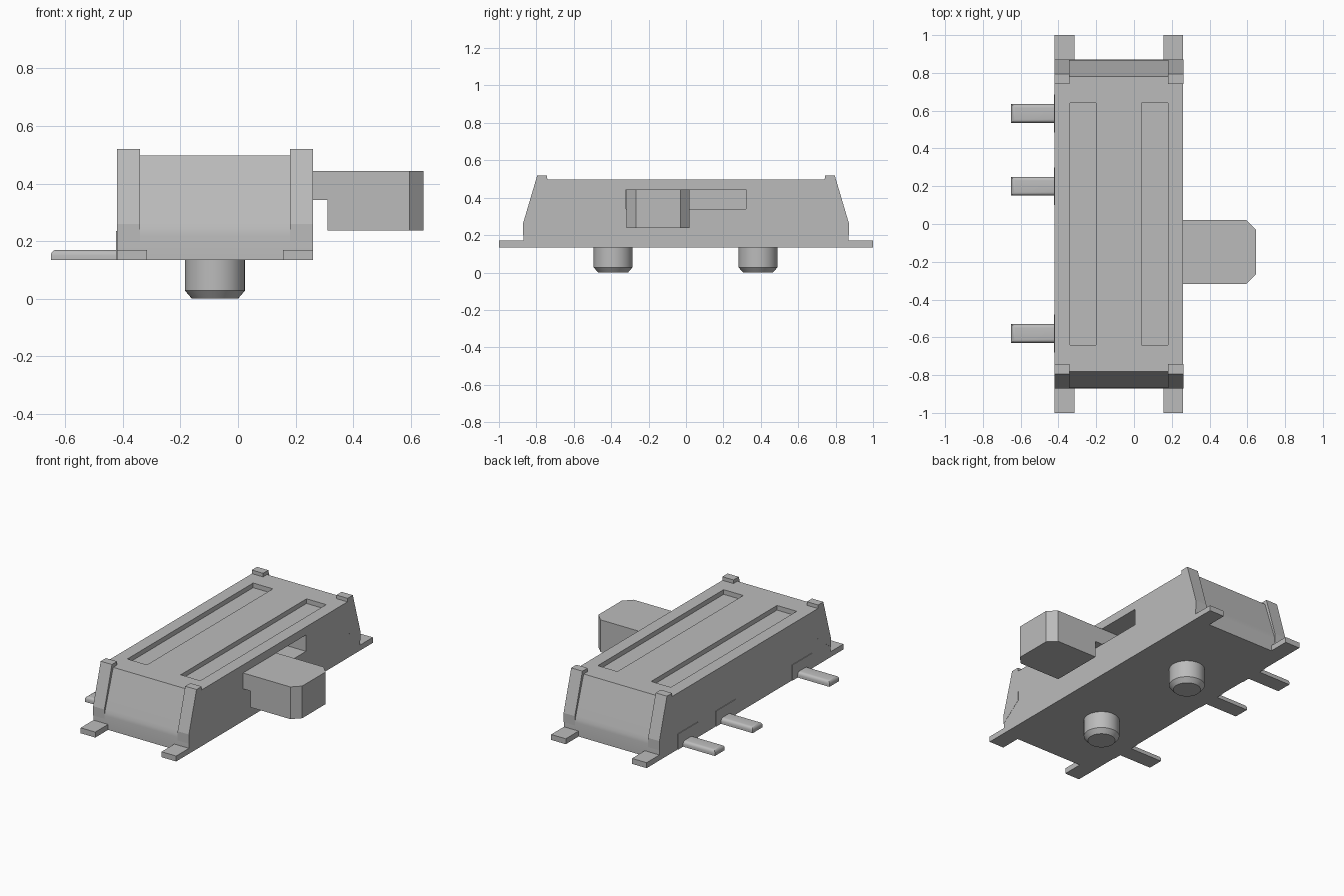
import bpy, bmesh
from mathutils import Vector

if "Cube" in bpy.data.objects:
    bpy.data.objects.remove(bpy.data.objects["Cube"], do_unlink=True)

grey = bpy.data.materials.new("grey")
grey.use_nodes = True
colour = (0.5, 0.5, 0.5, 1)
grey.diffuse_color = colour
grey.node_tree.nodes["Principled BSDF"].inputs["Base Color"].default_value = colour

LEFT, RIGHT = 0.26, -0.42      # side walls of the housing
BASE, TOP = 0.135, 0.497


def finish(name, bm, smooth=False):
    bmesh.ops.recalc_face_normals(bm, faces=bm.faces[:])
    mesh = bpy.data.meshes.new(name)
    bm.to_mesh(mesh)
    bm.free()
    mesh.materials.append(grey)
    obj = bpy.data.objects.new(name, mesh)
    bpy.context.collection.objects.link(obj)
    if smooth:
        bpy.ops.object.select_all(action="DESELECT")
        obj.select_set(True)
        bpy.context.view_layer.objects.active = obj
        bpy.ops.object.shade_smooth_by_angle(angle=0.5)
    return obj


def prism(points, vector):
    bm = bmesh.new()
    face = bm.faces.new([bm.verts.new(p) for p in points])
    out = bmesh.ops.extrude_face_region(bm, geom=[face])["geom"]
    verts = [v for v in out if isinstance(v, bmesh.types.BMVert)]
    bmesh.ops.translate(bm, verts=verts, vec=Vector(vector))
    return bm


def block(x0, x1, y0, y1, z0, z1):
    return prism([(x0, y0, z0), (x1, y0, z0), (x1, y1, z0), (x0, y1, z0)], (0, 0, z1 - z0))


def cut(target, name, bm):
    cutter = finish(name, bm)
    cutter.hide_render = True
    cutter.hide_viewport = True
    cutter.display_type = "WIRE"
    mod = target.modifiers.new(name, "BOOLEAN")
    mod.operation = "DIFFERENCE"
    mod.solver = "EXACT"
    mod.object = cutter


# Housing: sloping ends that curve into a straight skirt
half = [(0.87, BASE), (0.87, 0.22), (0.867, 0.24), (0.86, 0.262), (0.782, TOP)]
outline = half + [(-y, z) for y, z in reversed(half)]
housing = finish("housing", prism([(RIGHT, y, z) for y, z in outline], (LEFT - RIGHT, 0, 0)), True)
for x in (-0.34, 0.04):
    cut(housing, "top_groove_cutter", block(x, x + 0.14, -0.64, 0.64, TOP - 0.03, TOP + 0.1))
cut(housing, "slider_slot_cutter", block(0.06, 0.4, -0.32, 0.32, 0.34, 0.445))

# Corner posts with raised lugs, and flat mounting feet
post = [(0.74, 0.3), (0.872, 0.2), (0.872, 0.26), (0.795, 0.52), (0.742, 0.52)]
for end, s in (("front", -1), ("back", 1)):
    for side, x in (("right", RIGHT - 0.001), ("left", LEFT - 0.079)):
        finish(f"{end}_{side}_post", prism([(x, s * y, z) for y, z in post], (0.08, 0, 0)))
    for side, x in (("right", RIGHT), ("left", LEFT - 0.104)):
        finish(f"{end}_{side}_foot", block(x, x + 0.104, s * 0.8, s, BASE, 0.17))

# Slider knob: stepped stem with chamfered outer corners
shape = [(0.08, 0.342), (0.31, 0.342), (0.31, 0.237), (0.645, 0.237), (0.645, 0.444), (0.08, 0.444)]
bm = prism([(x, -0.318, z) for x, z in shape], (0, 0.338, 0))
corners = [e for e in bm.edges if all(v.co.x > 0.64 for v in e.verts)
           and abs(e.verts[0].co.z - e.verts[1].co.z) > 0.1]
bmesh.ops.bevel(bm, geom=corners, offset=0.05, segments=1, affect="EDGES")
finish("slider_knob", bm)

# Contact pins with rounded upper edges, each on a thin wall pad
for i, y in enumerate((-0.58, 0.2, 0.585)):
    bm = block(-0.65, -0.4, y - 0.05, y + 0.05, BASE, 0.17)
    edges = [e for e in bm.edges if all(v.co.z > 0.16 for v in e.verts)
             and not all(v.co.x > -0.41 for v in e.verts)]
    bmesh.ops.bevel(bm, geom=edges, offset=0.02, segments=4, profile=0.5, affect="EDGES")
    finish(f"contact_pin_{i + 1}", bm, True)
    finish(f"pin_pad_{i + 1}", block(RIGHT - 0.004, -0.4, y - 0.1, y + 0.1, BASE, 0.235))

# Locating pegs with chamfered tips
for name, y in (("front_peg", -0.39), ("back_peg", 0.385)):
    bm = bmesh.new()
    for r0, r1, z0, z1 in ((0.08, 0.104, 0, 0.028), (0.104, 0.104, 0.028, 0.15)):
        made = bmesh.ops.create_cone(bm, cap_ends=False, segments=40, radius1=r0, radius2=r1, depth=z1 - z0)
        bmesh.ops.translate(bm, verts=made["verts"], vec=(-0.08, y, (z0 + z1) / 2))
    bmesh.ops.remove_doubles(bm, verts=bm.verts[:], dist=0.0005)
    bmesh.ops.holes_fill(bm, edges=[e for e in bm.edges if e.is_boundary], sides=0)
    finish(name, bm, True)
